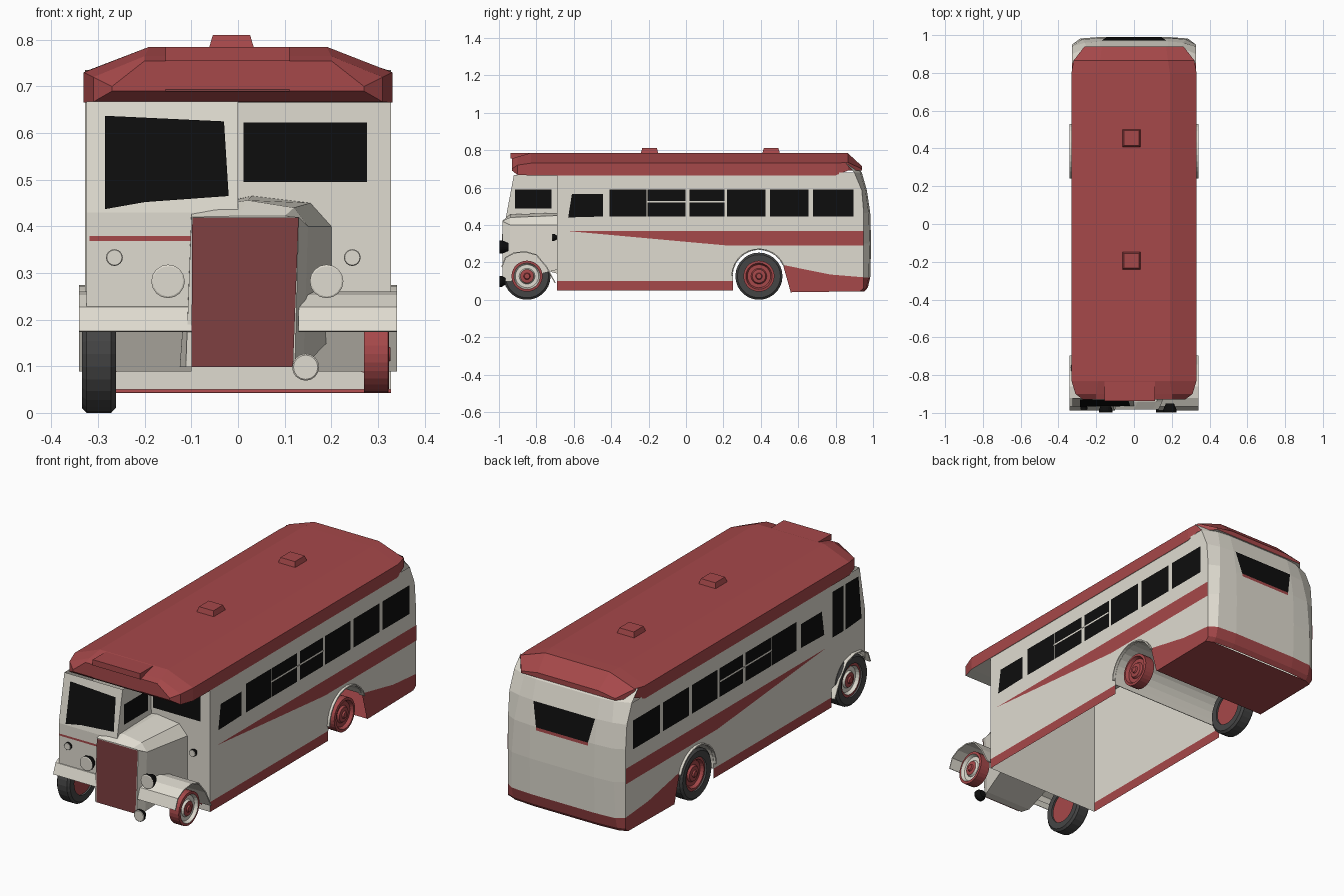
import bpy, bmesh, math
from mathutils import Vector

old = bpy.data.objects.get("Cube")
if old:
    bpy.data.objects.remove(old)


def material(name, r, g, b):
    m = bpy.data.materials.new(name)
    m.use_nodes = True
    m.diffuse_color = (r, g, b, 1)
    m.node_tree.nodes["Principled BSDF"].inputs["Base Color"].default_value = (r, g, b, 1)
    return m


CREAM = material("cream paint", .74, .71, .63)
RED = material("red paint", .38, .065, .068)
MAROON = material("maroon grille", .21, .05, .053)
BLACK = material("black glass", .004, .004, .004)
RUBBER = material("tyre rubber", .06, .06, .06)

W = .328          # half width of the body
FRONT = -.69      # bulkhead position
AXLE_Z = .126
FRONT_AXLE, REAR_AXLE = -.85, .39


def build(name, verts, faces, mats, out=None, rule=None):
    """Mesh object; sheets face the 'out' direction, closed parts face outwards."""
    me = bpy.data.meshes.new(name)
    me.from_pydata([tuple(v) for v in verts], [], faces)
    bm = bmesh.new()
    bm.from_mesh(me)
    if out is None:
        bmesh.ops.recalc_face_normals(bm, faces=bm.faces)
    bm.normal_update()
    for f in bm.faces:
        if out is not None and f.normal.dot(Vector(out)) < 0:
            f.normal_flip()
        if rule:
            f.material_index = rule(f)
    bm.to_mesh(me)
    bm.free()
    for m in (mats if isinstance(mats, list) else [mats]):
        me.materials.append(m)
    ob = bpy.data.objects.new(name, me)
    bpy.context.collection.objects.link(ob)
    return ob


def sheet(name, pts, mat, out):
    return build(name, pts, [list(range(len(pts)))], mat, out)


def side_sheet(name, yz, x, mat):
    return sheet(name, [(x, y, z) for y, z in yz], mat, (x, 0, 0))


def front_sheet(name, xz, y, mat):
    return sheet(name, [(x, y, z) for x, z in xz], mat, (0, -1, 0))


def rect(a0, a1, b0, b1):
    return [(a0, b0), (a1, b0), (a1, b1), (a0, b1)]


def loft(name, rings, mats, closed=True, caps=True, out=None, rule=None):
    n = len(rings[0])
    faces = []
    for i in range(len(rings) - 1):
        for j in range(n if closed else n - 1):
            k = (j + 1) % n
            faces.append((i * n + j, i * n + k, (i + 1) * n + k, (i + 1) * n + j))
    if caps:
        faces += [tuple(range(n)), tuple(range((len(rings) - 1) * n, len(rings) * n))]
    return build(name, [p for r in rings for p in r], faces, mats, out, rule)


def box(name, x0, x1, y0, y1, z0, z1, mat, taper=0):
    low = [(x, y, z0) for x, y in rect(x0, x1, y0, y1)]
    high = [(x, y, z1) for x, y in rect(x0 + taper, x1 - taper, y0 + taper, y1 - taper)]
    return loft(name, [low, high], mat)


def lathe(name, profile, centre, axis, mats, rule=None, n=28):
    """Spin (radius, offset) pairs about the x or y axis."""
    rings = []
    for r, d in profile:
        ring = []
        for i in range(n):
            a = 2 * math.pi * i / n
            u, v = r * math.cos(a), r * math.sin(a)
            p = (d, u, v) if axis == "x" else (u, d, v)
            ring.append(Vector(centre) + Vector(p))
        rings.append(ring)
    return loft(name, rings, mats, rule=rule)


def strip(name, path, x0, x1, mat, thick=.006):
    """Curved sheet-metal strip following a (y, z) path across x."""
    ob = loft(name, [[(x0, y, z), (x1, y, z)] for y, z in path], mat, closed=False, caps=False)
    mod = ob.modifiers.new("thickness", "SOLIDIFY")
    mod.thickness = thick
    mod.offset = 0
    return ob


def arc(cy, r, a0, a1, n=12):
    return [(cy + r * math.cos(math.radians(a0 + (a1 - a0) * i / n)),
             AXLE_Z + r * math.sin(math.radians(a0 + (a1 - a0) * i / n))) for i in range(n + 1)]


# Side walls, bands and saloon windows
arch = arc(REAR_AXLE, .142, 190, 25)
wall = [(FRONT, .67), (FRONT, .1), (.25, .1)] + arch + [
    (.77, .135), (.95, .12), (.95, .465), (.94, .585), (.9, .68)]
skirt = [arch[-1], (.77, .135), (.95, .12), (.95, .06), (.93, .045), (.56, .04)]
panes = [(-.41, -.21), (-.205, -.002), (.02, .205), (.22, .425), (.45, .655), (.68, .895)]
for s, side in ((1, "left"), (-1, "right")):
    x = s * W
    side_sheet(side + "_wall", wall, x, CREAM)
    side_sheet(side + "_sill", rect(FRONT, .25, .05, .1), x, RED)
    side_sheet(side + "_rear_skirt", skirt, x, RED)
    side_sheet(side + "_waist_band", [(-.64, .368), (.95, .368), (.95, .29), (.22, .29)],
               x + s * .003, RED)
    side_sheet(side + "_front_window", [(-.63, .44), (-.445, .445), (-.445, .565), (-.61, .565)],
               x + s * .003, BLACK)
    for i, (a, b) in enumerate(panes):
        side_sheet(f"{side}_window_{i}", rect(a, b, .445, .59), x + s * .003, BLACK)
    side_sheet(side + "_window_bar", rect(-.21, .205, .52, .528), x + s * .005, CREAM)
    strip(side + "_rear_arch_lip", arc(REAR_AXLE, .145, 180, 20), s * .31, s * .341, CREAM)
strip("rear_wheel_tunnel", arch, -W, W, CREAM, .003)

# Rounded tail: level height, rear depth, side edge depth, corner half width
levels = [(.045, .955, .93, .29), (.065, .972, .95, .29), (.118, .985, .95, .29),
          (.3, .99, .95, .285), (.465, .985, .95, .275), (.585, .967, .94, .26),
          (.68, .94, .9, .25), (.735, .9, .85, .24)]
tail = []
for z, yr, ys, wc in levels:
    half = [(W, ys, z), (wc, yr - .008, z), (.18, yr, z)]
    tail.append(half + [(-x, y, zz) for x, y, zz in reversed(half)])
loft("tail_panel", tail, [CREAM, RED], closed=False, caps=False, out=(0, 1, .01),
     rule=lambda f: 1 if f.calc_center_median().z < .11 else 0)
sheet("rear_window", [(-.145, .989, .465), (.145, .989, .465), (.172, .971, .585),
                      (-.172, .971, .585)], BLACK, (0, 1, 0))
sheet("rear_window_trim", [(-.145, .99, .45), (.145, .99, .45), (.145, .989, .465),
                           (-.145, .989, .465)], RED, (0, 1, 0))
sheet("rear_floor", [(-W, .56, .043), (W, .56, .043), (W, .93, .045), (.29, .947, .045),
                     (-.29, .947, .045), (-W, .93, .045)], RED, (0, 0, -1))

# Roof: y, half width, eave, shoulder, top, half width of the flat top
sections = [(-.93, .27, .69, .7, .755, .2), (-.9, .31, .667, .72, .765, .2),
            (-.83, .331, .665, .73, .785, .19), (.8, .331, .665, .73, .785, .19),
            (.865, .32, .69, .735, .784, .18), (.94, .262, .69, .7, .715, .17)]
rings = []
for y, w, e, sh, t, tw in sections:
    half = [(w, y, e), (w, y, sh), (tw, y, t)]
    rings.append(half + [(-a, b, c) for a, b, c in reversed(half)])
loft("roof", rings, [RED, CREAM], rule=lambda f: 1 if f.normal.z < -.9 else 0)
box("destination_box", -.155, .11, -.937, -.82, .755, .784, RED)
front_sheet("destination_slot", rect(-.155, .11, .689, .694), -.934, MAROON)
for i, y in enumerate((-.195, .455)):
    box(f"roof_vent_{i}", -.062, .034, y - .047, y + .047, .783, .81, RED, .008)

# Bulkhead with nearside front window
front_sheet("bulkhead", rect(-W, W, .05, .67), FRONT, CREAM)
front_sheet("bulkhead_window_frame", rect(.0, .292, .48, .637), FRONT - .003, CREAM)
front_sheet("bulkhead_window", rect(.012, .277, .495, .623), FRONT - .006, BLACK)
front_sheet("valance_right", [(-.27, .137), (-.12, .137), (-.12, .13), (-.27, .085)],
            FRONT - .012, MAROON)
front_sheet("valance_left", [(.13, .13), (.2, .145), (.29, .145), (.29, .08)],
            FRONT - .012, MAROON)

# Half-width driver's cab
cab_edge = [(-.92, .668), (-.965, .43), (-.965, .19)]
cab_side = [(FRONT, .668)] + cab_edge + arc(FRONT_AXLE, .13, 150, 10) + [(FRONT, .14)]
side_sheet("cab_outer_side", cab_side, -.325, CREAM)
side_sheet("cab_inner_side", [(FRONT, .668)] + cab_edge[:2] + [(FRONT, .43)], .0, CREAM)
bpy.data.objects["cab_inner_side"].data.flip_normals()
loft("cab_front", [[(-.325, y, z), (0, y, z)] for y, z in cab_edge], CREAM,
     closed=False, caps=False, out=(0, -1, 0))


def cab_y(z):
    return -.965 + max(0, z - .43) * .045 / .238 - .004


sheet("windscreen", [(x, cab_y(z), z) for x, z in
                     [(-.285, .437), (-.2, .452), (-.02, .465), (-.03, .625), (-.285, .637)]],
      BLACK, (0, -1, 0))
front_sheet("cab_stripe", rect(-.318, -.1, .369, .379), -.968, RED)
side_sheet("cab_door_window", rect(-.785, -.7, .4, .63), -.329, BLACK)
side_sheet("cab_quarter_window", [(-.93, .41), (-.8, .4), (-.8, .63), (-.905, .63)], -.329, BLACK)
side_sheet("cab_inner_window", rect(-.915, -.72, .488, .59), .003, BLACK)

# Bonnet and radiator
bonnet = [(-.982, [(-.112, .098), (-.1, .42), (0, .422), (.1, .422), (.13, .42), (.122, .098)]),
          (-.94, [(-.125, .098), (-.1, .435), (.02, .456), (.12, .44), (.15, .4), (.14, .098)]),
          (FRONT, [(-.1, .16), (-.1, .44), (.03, .465), (.155, .45), (.2, .4), (.2, .16)])]
loft("bonnet", [[(x, y, z) for x, z in ring] for y, ring in bonnet], CREAM)
front_sheet("radiator_grille", [(-.1, .098), (.118, .098), (.13, .419), (-.098, .419)],
            -.986, MAROON)

# Front wings
wing = [(-.985, .174), (-.965, .225), (-.92, .25), (-.86, .257), (-.8, .24), (-.745, .175),
        (-.7, .09)]
strip("right_front_wing", wing, -.341, -.1, CREAM)
strip("left_front_wing", wing, .13, .341, CREAM)


# Lamps: black shells with pale lenses
def lamp(name, x, z, r, y0, y1):
    lathe(name, [(r * .6, y1), (r, y0 + .012), (r, y0), (r * .9, y0 - .002)], (x, 0, z), "y",
          [BLACK, CREAM], lambda f: 1 if f.normal.y < -.5 else 0, 16)


lamp("right_headlamp", -.15, .282, .036, -.996, -.95)
lamp("left_headlamp", .19, .282, .036, -.996, -.95)
lamp("fog_lamp", .145, .098, .029, -.996, -.965)
lamp("right_side_lamp", -.265, .333, .018, -.982, -.964)
lamp("left_side_lamp", .245, .333, .018, -.715, FRONT)

# Wheels: dished red hubs, tyres on the driver's side
hub = [(.083, .27), (.083, .322), (.07, .324), (.062, .308), (.042, .308), (.036, .318),
       (.018, .32), (.014, .327)]
tyre = [(.082, .262), (.115, .262), (.126, .272), (.126, .325), (.115, .335), (.082, .33)]
for y, end in ((FRONT_AXLE, "front"), (REAR_AXLE, "rear")):
    for s, side in ((1, "left"), (-1, "right")):
        def ring_rule(f, y=y, front=(end == "front")):
            c = f.calc_center_median()
            r = math.hypot(c.y - y, c.z - AXLE_Z)
            return 1 if front and .036 < r < .066 else 0
        lathe(f"{end}_{side}_hub", [(r, s * d) for r, d in hub], (0, y, AXLE_Z), "x",
              [RED, CREAM], ring_rule)
    loop = [(r, -d) for r, d in tyre]
    ob = lathe(f"{end}_right_tyre", loop, (0, y, AXLE_Z), "x", RUBBER)
    # open the tyre centre so the hub shows
    bm = bmesh.new()
    bm.from_mesh(ob.data)
    bmesh.ops.delete(bm, geom=[f for f in bm.faces if len(f.verts) > 4], context="FACES")
    bm.to_mesh(ob.data)
    bm.free()
